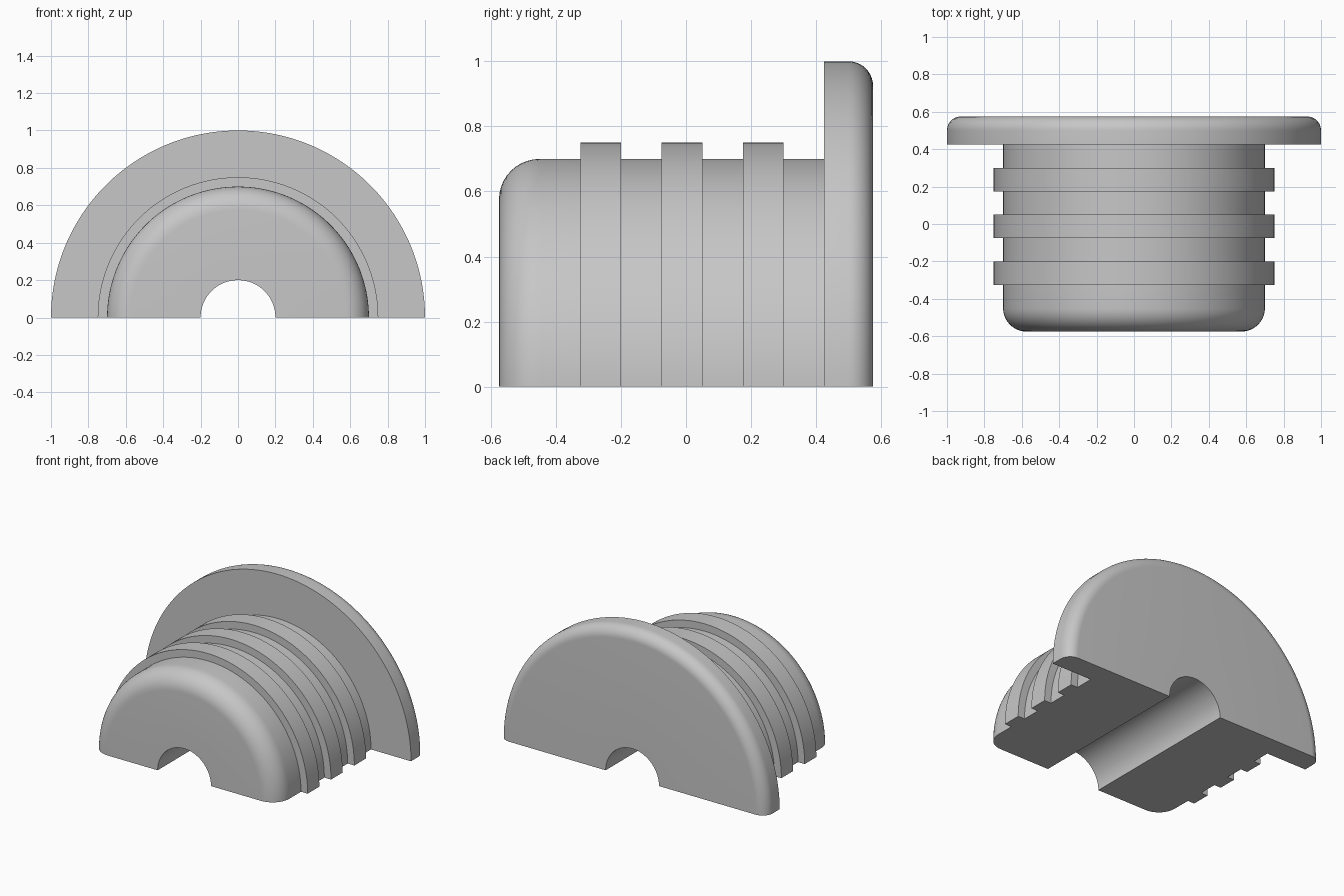
import bpy
import bmesh
from math import pi, sin, cos, radians

cube = bpy.data.objects.get("Cube")
if cube:
    bpy.data.objects.remove(cube, do_unlink=True)

BORE, BODY, RIB, FLANGE = 0.2, 0.7, 0.75, 1.0   # radii
FRONT, BACK, FLANGE_FRONT = -0.575, 0.575, 0.425
RIB_STARTS, RIB_WIDTH = (-0.325, -0.075, 0.175), 0.125
NOSE_FILLET, FLANGE_FILLET = 0.125, 0.075
ARC_STEPS, TURN_STEPS = 10, 96


def fillet(r, y, radius, start):
    """Quarter circle of (radius, y) points around a centre."""
    angles = [start + pi / 2 * i / ARC_STEPS for i in range(ARC_STEPS + 1)]
    return [(r + radius * cos(a), y + radius * sin(a)) for a in angles]


# Half section: bore, rounded nose, ribs, flange with rounded back rim
profile = [(BORE, FRONT)]
profile += fillet(BODY - NOSE_FILLET, FRONT + NOSE_FILLET, NOSE_FILLET, -pi / 2)
for y in RIB_STARTS:
    end = y + RIB_WIDTH
    profile += [(BODY, y), (RIB, y), (RIB, end), (BODY, end)]
profile += [(BODY, FLANGE_FRONT), (FLANGE, FLANGE_FRONT)]
profile += fillet(FLANGE - FLANGE_FILLET, BACK - FLANGE_FILLET, FLANGE_FILLET, 0)
profile.append((BORE, BACK))

# Sweep the section through half a turn and close both cut faces
bm = bmesh.new()
rings = []
for i in range(TURN_STEPS + 1):
    a = pi * i / TURN_STEPS
    rings.append([bm.verts.new((r * cos(a), y, r * sin(a))) for r, y in profile])
count = len(profile)
for a, b in zip(rings, rings[1:]):
    for j in range(count):
        k = (j + 1) % count
        bm.faces.new((a[j], a[k], b[k], b[j]))
bm.faces.new(rings[0])
bm.faces.new(rings[-1])
bmesh.ops.recalc_face_normals(bm, faces=bm.faces)

mesh = bpy.data.meshes.new("half_plug")
bm.to_mesh(mesh)
bm.free()
plug = bpy.data.objects.new("half_plug", mesh)
bpy.context.collection.objects.link(plug)

# Plain grey material
grey = bpy.data.materials.new("plain_grey")
grey.use_nodes = True
colour = (0.57, 0.57, 0.57, 1)
grey.diffuse_color = colour
grey.node_tree.nodes["Principled BSDF"].inputs["Base Color"].default_value = colour
mesh.materials.append(grey)

# Smooth round surfaces, crisp steps
bpy.ops.object.select_all(action="DESELECT")
plug.select_set(True)
bpy.context.view_layer.objects.active = plug
bpy.ops.object.shade_smooth_by_angle(angle=radians(30))
